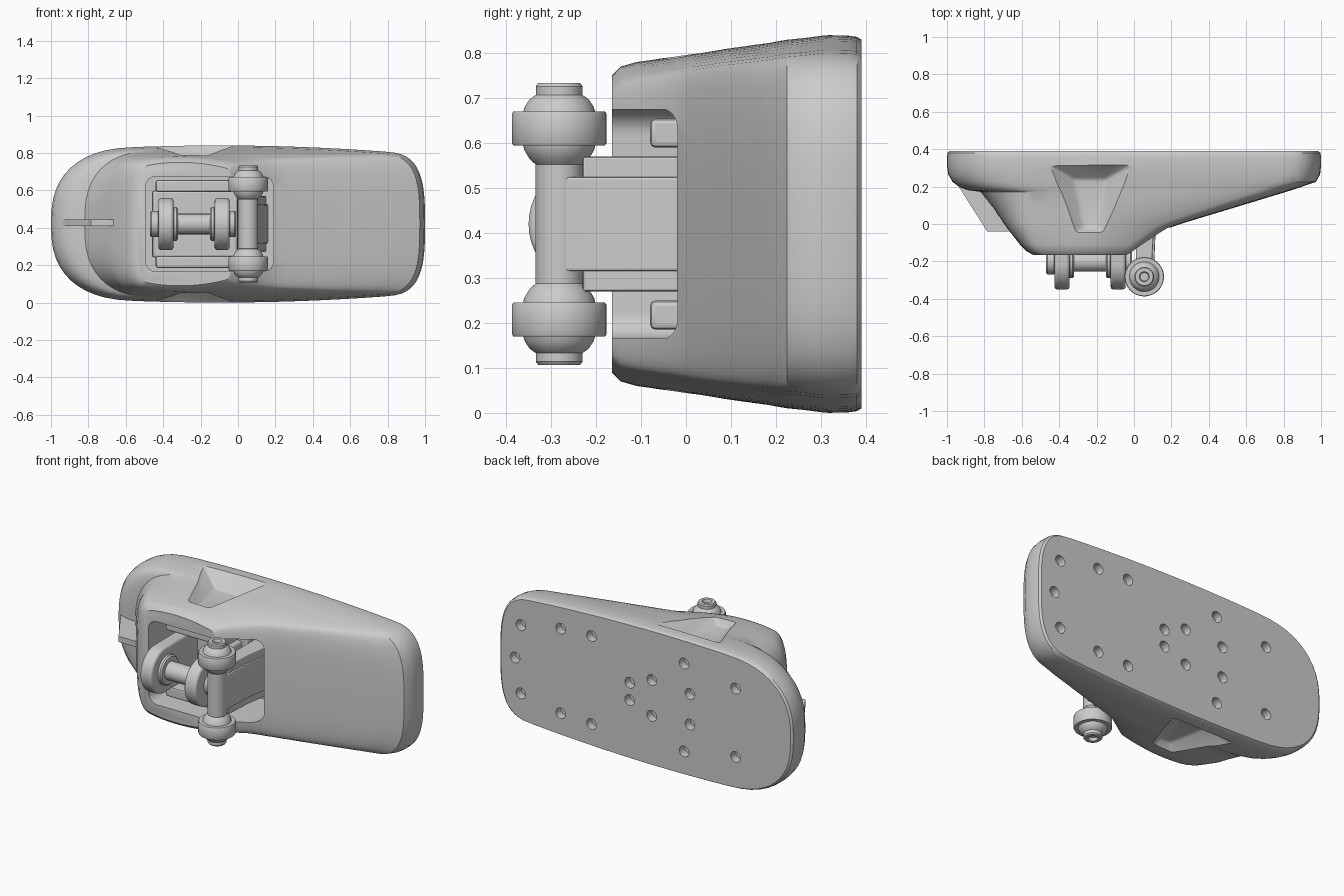
import bpy, bmesh, math

if "Cube" in bpy.data.objects:
    bpy.data.objects.remove(bpy.data.objects["Cube"])

ZC = 0.42  # height of the mirror plane


def loft(name, rings, smooth=True):
    """Skin equal-sized rings of points and cap both ends."""
    bm = bmesh.new()
    vs = [[bm.verts.new(p) for p in r] for r in rings]
    n = len(vs[0])
    for a, b in zip(vs, vs[1:]):
        for i in range(n):
            j = (i + 1) % n
            bm.faces.new((a[i], a[j], b[j], b[i]))
    bm.faces.new(vs[0][::-1])
    bm.faces.new(vs[-1])
    bmesh.ops.recalc_face_normals(bm, faces=bm.faces)
    me = bpy.data.meshes.new(name)
    bm.to_mesh(me)
    bm.free()
    ob = bpy.data.objects.new(name, me)
    bpy.context.collection.objects.link(ob)
    if smooth:
        shade(ob)
    return ob


def activate(ob):
    bpy.ops.object.select_all(action='DESELECT')
    ob.select_set(True)
    bpy.context.view_layer.objects.active = ob


def shade(ob):
    activate(ob)
    bpy.ops.object.shade_smooth_by_angle(angle=math.radians(32))


def prism_xy(name, pts, z0, z1):
    return loft(name, [[(x, y, z) for x, y in pts] for z in (z0, z1)])


def prism_xz(name, pts, y0, y1):
    return loft(name, [[(x, y, z) for x, z in pts] for y in (y0, y1)])


def lathe(name, profile, place, n=40):
    """Profile of (radius, along); place maps (a, b, along) to world."""
    return loft(name, [[place(max(r, .001) * math.cos(i * math.tau / n),
                              max(r, .001) * math.sin(i * math.tau / n), d)
                        for i in range(n)] for r, d in profile])


def round_rect(x0, x1, z0, z1, r, n=8):
    pts = []
    for k, (cx, cz) in enumerate([(x1 - r, z1 - r), (x0 + r, z1 - r),
                                  (x0 + r, z0 + r), (x1 - r, z0 + r)]):
        for i in range(n + 1):
            a = (k + i / n) * math.pi / 2
            pts.append((cx + r * math.cos(a), cz + r * math.sin(a)))
    return pts


def bevel(ob, w, seg=2):
    activate(ob)
    m = ob.modifiers.new("bevel", 'BEVEL')
    m.width, m.segments, m.limit_method = w, seg, 'ANGLE'
    bpy.ops.object.modifier_apply(modifier=m.name)
    shade(ob)


def cut(ob, cutter):
    cutter.hide_render = True
    activate(ob)
    m = ob.modifiers.new("cut", 'BOOLEAN')
    m.operation, m.solver, m.object = 'DIFFERENCE', 'EXACT', cutter
    bpy.ops.object.modifier_apply(modifier=m.name)
    bpy.data.objects.remove(cutter, do_unlink=True)


def outline(y, xl, xr, half, n):
    """Long rounded outline at depth y; n is the corner squareness."""
    uv, k = [], 12
    nr = max(n, 3.2)
    for i in range(k + 1):
        a = i / k * math.pi / 2
        uv.append((-.55 - .45 * max(math.cos(a), 0) ** (2 / n), math.sin(a) ** (2 / n)))
    for i in range(1, 12):
        uv.append((-.55 + 1.33 * i / 12, 1))
    for i in range(k + 1):
        a = (1 - i / k) * math.pi / 2
        uv.append((.78 + .22 * max(math.cos(a), 0) ** (2 / nr), math.sin(a) ** (2 / nr)))
    top = []
    for u, v in uv:
        x = xl + (xr - xl) * (u + 1) / 2
        top.append((x, y, v * half * (1 - .10 * (u + .1) ** 2)))
    return [(x, y, ZC + z) for x, y, z in top] + \
           [(x, y, ZC - z) for x, y, z in top[-2:0:-1]]


# shell: lofted from the back plate to the front rim
shell = loft("shell", [outline(*r) for r in [
    (.39, -.985, .985, .41, 2.6), (.38, -.997, .997, .416, 2.6),
    (.36, -1, 1, .419, 2.6), (.31, -1, 1, .42, 2.6),
    (.265, -.993, .995, .414, 2.6), (.225, -.97, .972, .41, 2.6),
    (.195, -.93, .885, .405, 2.6), (.18, -.885, .84, .402, 2.6),
    (.172, -.82, .815, .401, 2.7), (.09, -.755, .545, .39, 3),
    (.01, -.70, .28, .378, 3.4), (-.02, -.68, .19, .373, 3.6),
    (-.11, -.61, .05, .36, 4.2), (-.145, -.575, 0, .35, 4.6),
    (-.165, -.54, -.03, .33, 5)]], smooth=False)

# front opening
cut(shell, prism_xz("opening_cutter", round_rect(-.495, .19, .165, .675, .06), -.4, .24))

# tapered recesses on the upper and lower sides
for s in (1, -1):
    outer = [(-.50, .34), (.03, .34), (-.08, -.10), (-.39, -.10)]
    floor = [(-.32, .24), (-.15, .24), (-.20, -.02), (-.27, -.02)]
    c = loft("recess_cutter", [[(x, y, ZC + s * .45) for x, y in outer],
                               [(x, y, ZC + s * .33) for x, y in floor]], smooth=False)
    bevel(c, .015, 3)
    cut(shell, c)

# screw holes in the back plate: (x, offset from the mirror plane)
for x, d in [(.85, .21), (.58, .26), (.37, .27), (.89, 0), (.11, .053),
             (-.04, .11), (-.30, .094), (-.26, .27), (-.61, .21)]:
    for s in ((1, -1) if d else (1,)):
        cut(shell, lathe("hole_cutter", [(.033, .34), (.033, .45)],
                         lambda a, b, t: (x + a, t, ZC + s * d + b), 20))
shade(shell)

# fin on the left end
prism_xy("fin", [(-.95, .22), (-.785, -.04), (-.665, -.04), (-.60, .1), (-.70, .24)],
         .41, .445)

# inner bracket: base, rails and end bars
bevel(prism_xz("bracket_base", [(-.46, .24), (.0, .24), (.0, .60), (-.46, .60)], .10, .25), .015)
for s in (1, -1):
    bevel(prism_xz("bracket_rail", [(-.44, ZC + s * .17), (-.03, ZC + s * .17),
                                    (-.03, ZC + s * .235), (-.44, ZC + s * .235)],
                   -.08, .25), .012)

# round-ended lugs with pivot bosses
for x0, x1 in ((-.425, -.345), (-.125, -.045)):
    prof = [(.2, ZC - .14)] + [(-.21 - .14 * math.cos(a), ZC + .14 * math.sin(a))
                               for a in [math.pi * (i / 24 - .5) for i in range(25)]] + [(.2, ZC + .14)]
    bevel(loft("lug", [[(x, y, z) for y, z in prof] for x in (x0, x1)]), .015, 3)


def along_x(a, b, t):
    return (t, -.20 + a, ZC + b)


lathe("axle", [(.055, -.35), (.055, -.12)], along_x)
for name, x0, x1, r in (("axle_boss_left", -.47, -.42, .07), ("axle_boss_right", -.05, -.01, .07),
                        ("axle_collar_left", -.35, -.32, .09), ("axle_collar_right", -.15, -.12, .09)):
    lathe(name, [(r - .008, x0), (r, x0 + .008), (r, x1 - .008), (r - .008, x1)], along_x)

# arm carrying the rollers
bevel(prism_xy("arm", [(.02, -.28), (.105, -.285), (.115, -.05), (.16, .24), (.02, .24)],
               ZC - .105, ZC + .105), .006)
bevel(prism_xy("arm_side_plates", [(.01, -.2), (.04, -.23), (.095, -.23), (.105, -.05), (.15, .24), (.01, .24)],
               ZC - .15, ZC + .15), .006)


def along_z(a, b, t):
    return (.055 + a, -.282 + b, ZC + t)


lathe("roller_bar", [(.047, -.14), (.053, -.132), (.053, .132), (.047, .14)], along_z)

# rollers: rounded hub, wheel band and end cap
roller = [(0, .125), (.05, .13), (.066, .145), (.078, .165), (.08, .175), (.102, .175),
          (.105, .18), (.105, .245), (.102, .25), (.08, .25), (.076, .262), (.066, .277),
          (.052, .287), (.052, .306), (.047, .313), (.027, .313), (.022, .295), (0, .295)]
for name, s in (("upper_roller", 1), ("lower_roller", -1)):
    lathe(name, roller, lambda a, b, t: along_z(a, b, s * t), 48)
